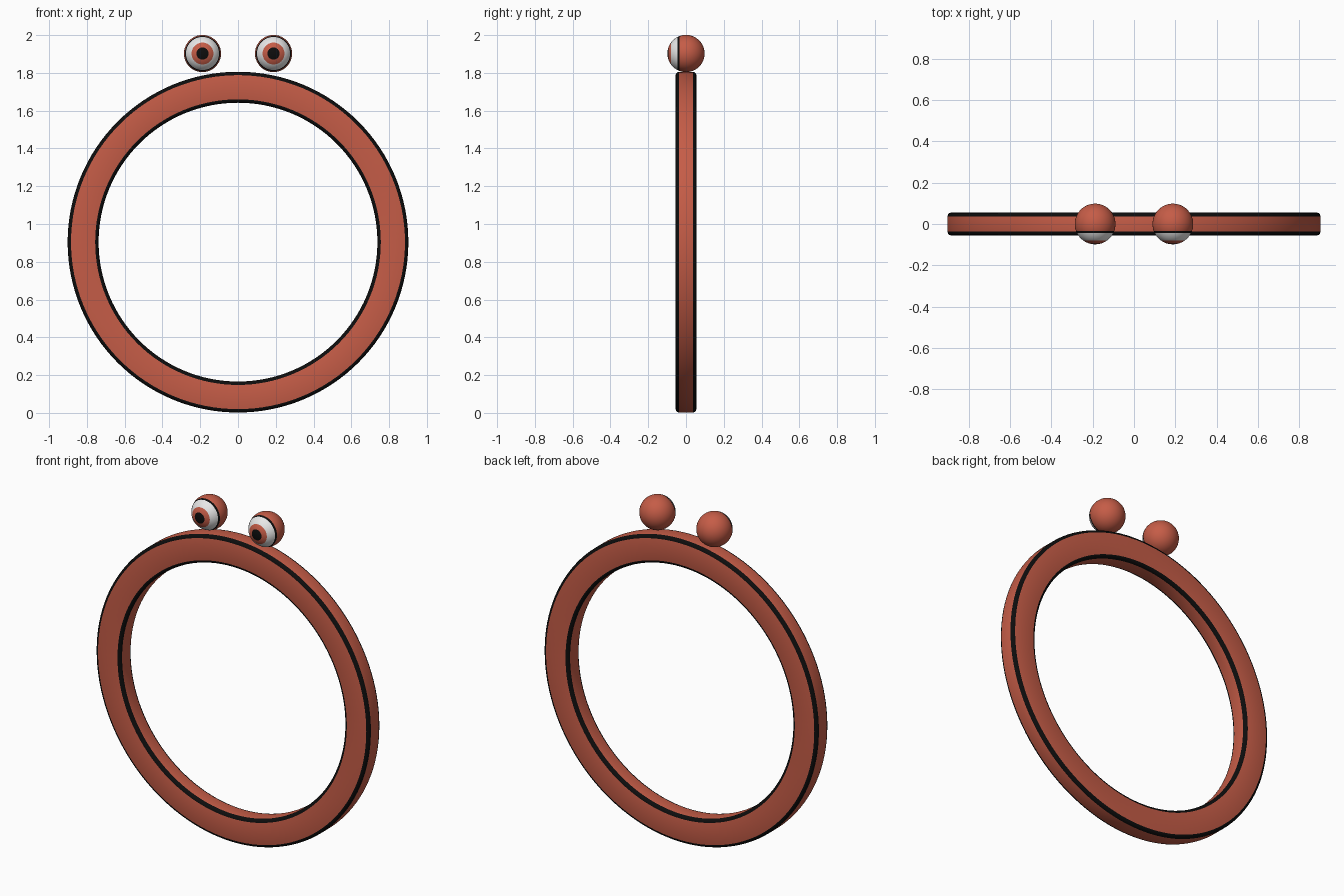
import bpy, bmesh, math

if "Cube" in bpy.data.objects:
    bpy.data.objects.remove(bpy.data.objects["Cube"])


def material(name, rgb):
    m = bpy.data.materials.new(name)
    m.diffuse_color = (*rgb, 1)
    m.use_nodes = True
    m.node_tree.nodes["Principled BSDF"].inputs["Base Color"].default_value = m.diffuse_color
    return m


RED = material("brick red", (0.56, 0.108, 0.063))
BLACK = material("black", (0.004, 0.004, 0.004))
WHITE = material("white", (0.82, 0.82, 0.82))


def lathe(name, profile, colours, centre, segs, closed):
    """Revolve (radius, y) points about the y axis; one colour index per profile step."""
    bm = bmesh.new()
    rows = []
    for r, y in profile:
        rows.append([bm.verts.new((r * math.cos(2 * math.pi * i / segs), y,
                                   r * math.sin(2 * math.pi * i / segs))) for i in range(segs)])
    for k in range(len(profile) if closed else len(profile) - 1):
        a, b = rows[k], rows[(k + 1) % len(rows)]
        for i in range(segs):
            j = (i + 1) % segs
            bm.faces.new((a[i], a[j], b[j], b[i])).material_index = colours[k]
    bmesh.ops.remove_doubles(bm, verts=bm.verts, dist=1e-5)
    bmesh.ops.recalc_face_normals(bm, faces=bm.faces)
    me = bpy.data.meshes.new(name)
    bm.to_mesh(me)
    bm.free()
    for m in (RED, BLACK, WHITE):
        me.materials.append(m)
    ob = bpy.data.objects.new(name, me)
    ob.location = centre
    bpy.context.collection.objects.link(ob)
    bpy.ops.object.select_all(action='DESELECT')
    ob.select_set(True)
    bpy.context.view_layer.objects.active = ob
    bpy.ops.object.shade_smooth_by_angle(angle=math.radians(35))
    return ob


# Ring: rectangular section with black rounded corners
R_OUT, R_IN, HALF, BEV, STEPS = 0.902, 0.738, 0.055, 0.018, 3
profile, colours = [], []
corners = [(R_OUT - BEV, HALF - BEV, 0), (R_IN + BEV, HALF - BEV, 90),
           (R_IN + BEV, BEV - HALF, 180), (R_OUT - BEV, BEV - HALF, 270)]
for r, y, start in corners:
    for s in range(STEPS + 1):
        t = math.radians(start + 90 * s / STEPS)
        profile.append((r + BEV * math.cos(t), y + BEV * math.sin(t)))
        colours.append(1 if s < STEPS else 0)
lathe("ring", profile, colours, (0, 0, 0.904), 128, True)

# Eyes: spheres with pupil, iris, white, black rim and red lid, from front to back
R_EYE = 0.0985
bands = [(0, 19, 2, 1), (19, 36, 2, 0), (36, 63, 4, 2), (63, 70, 1, 1), (70, 180, 14, 0)]
angles, eye_colours = [0], []
for lo, hi, n, colour in bands:
    for s in range(1, n + 1):
        angles.append(lo + (hi - lo) * s / n)
        eye_colours.append(colour)
eye_profile = [(R_EYE * math.sin(math.radians(a)), -R_EYE * math.cos(math.radians(a)))
               for a in angles]
for name, side in (("left_eye", -1), ("right_eye", 1)):
    lathe(name, eye_profile, eye_colours, (side * 0.188, 0, 1.9025), 40, False)
